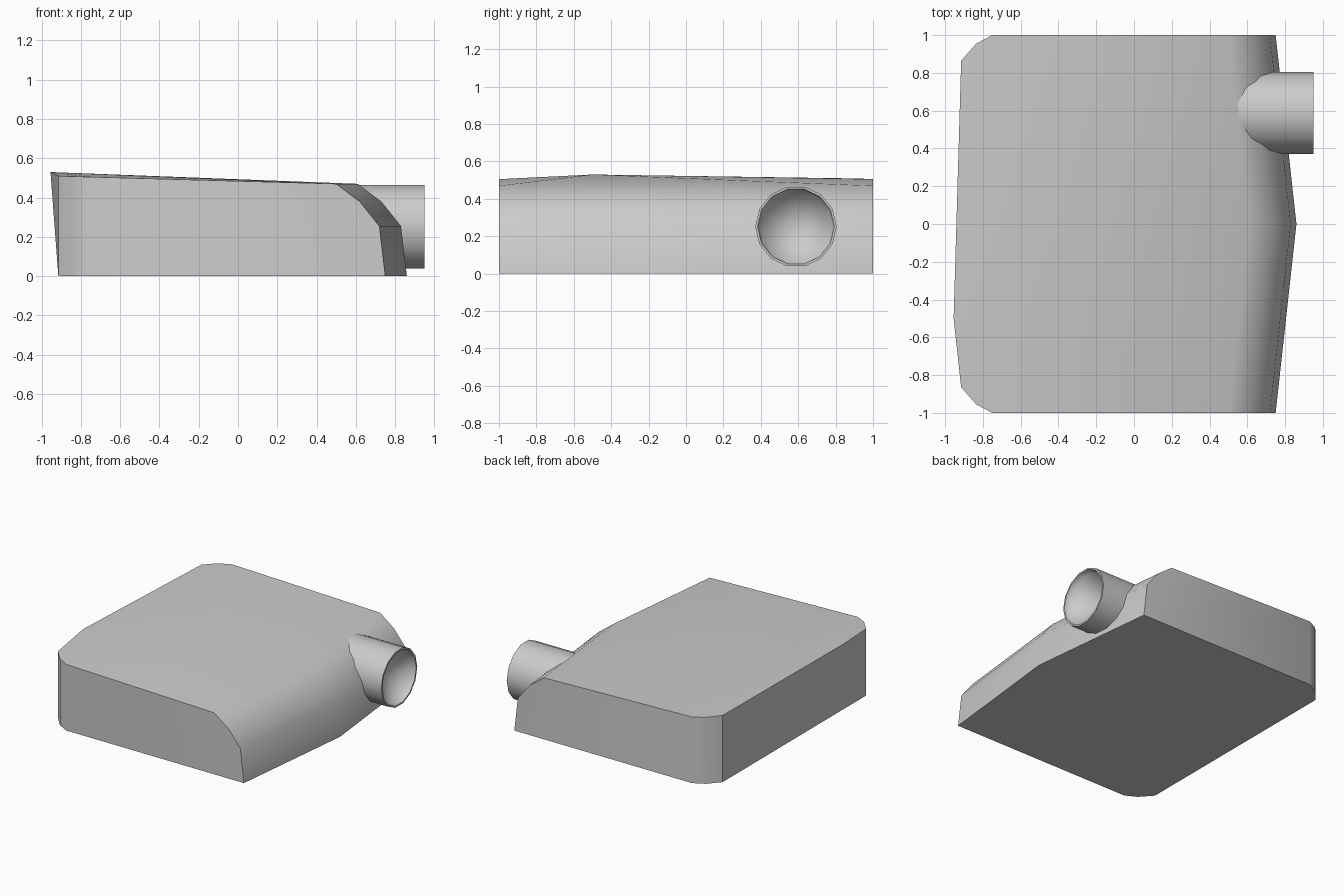
import bpy
import bmesh
from math import cos, sin, pi, radians

cube = bpy.data.objects.get("Cube")
if cube:
    bpy.data.objects.remove(cube, do_unlink=True)

# One plain grey for everything
grey = bpy.data.materials.new("light grey")
grey.use_nodes = True
colour = (0.6, 0.6, 0.6, 1)
grey.diffuse_color = colour
grey.node_tree.nodes["Principled BSDF"].inputs["Base Color"].default_value = colour


def finish(name, bm, angle):
    bmesh.ops.recalc_face_normals(bm, faces=bm.faces)
    mesh = bpy.data.meshes.new(name)
    bm.to_mesh(mesh)
    bm.free()
    mesh.materials.append(grey)
    obj = bpy.data.objects.new(name, mesh)
    bpy.context.collection.objects.link(obj)
    bpy.ops.object.select_all(action="DESELECT")
    obj.select_set(True)
    bpy.context.view_layer.objects.active = obj
    bpy.ops.object.shade_smooth_by_angle(angle=radians(angle))
    return obj


def top_height(x):
    return 0.484 - 0.028 * x


# Body: curved front edge, swept along a slightly pointed line
bm = bmesh.new()
profile = [(0.75, 0), (0.72, 0.255), (0.62, 0.38), (0.5, 0.47)]
rows = [[bm.verts.new((x + push, y, z)) for x, z in profile]
        for y, push in ((-1, 0), (0, 0.11), (1, 0))]
for a, b in zip(rows, rows[1:]):
    for i in range(len(profile) - 1):
        bm.faces.new((a[i], b[i], b[i + 1], a[i + 1]))

# Body: straight sides with rounded far corners, one raised point on the rim
corner = [(-0.75, 1), (-0.835, 0.955), (-0.915, 0.865)]
outline = corner + [(x, -y) for x, y in reversed(corner)]
low = [bm.verts.new((x, y, 0)) for x, y in outline]
high = [bm.verts.new((x, y, top_height(x))) for x, y in outline]
peak = bm.verts.new((-0.955, -0.5, 0.53))
for i in range(len(outline) - 1):
    if i == 2:
        bm.faces.new((low[2], low[3], peak))
        bm.faces.new((low[2], peak, high[2]))
        bm.faces.new((low[3], high[3], peak))
    else:
        bm.faces.new((low[i], low[i + 1], high[i + 1], high[i]))
bm.faces.new([low[0], high[0]] + rows[2][::-1])
bm.faces.new([low[-1], high[-1]] + rows[0][::-1])
bm.faces.new(low + [row[0] for row in rows])

# Body: lid fanned out from the raised point
rim = high[3:] + [row[-1] for row in rows] + high[:3]
for a, b in zip(rim, rim[1:]):
    bm.faces.new((peak, a, b))
finish("body", bm, 35)

# Spout: round tube with a thin lip and a hollow, tapering end
bm = bmesh.new()
sides = 14
rings = []
for x, r in ((0.45, 0.2175), (0.95, 0.2175), (0.95, 0.205), (0.91, 0.195)):
    rings.append([bm.verts.new((x, 0.588 + r * cos(2 * pi * i / sides),
                                0.252 + r * sin(2 * pi * i / sides)))
                  for i in range(sides)])
hollow = bm.verts.new((0.8, 0.588, 0.252))
for i in range(sides):
    j = (i + 1) % sides
    for a, b in zip(rings, rings[1:]):
        bm.faces.new((a[i], a[j], b[j], b[i]))
    bm.faces.new((rings[-1][i], rings[-1][j], hollow))
bm.faces.new(rings[0])
finish("spout", bm, 50)
